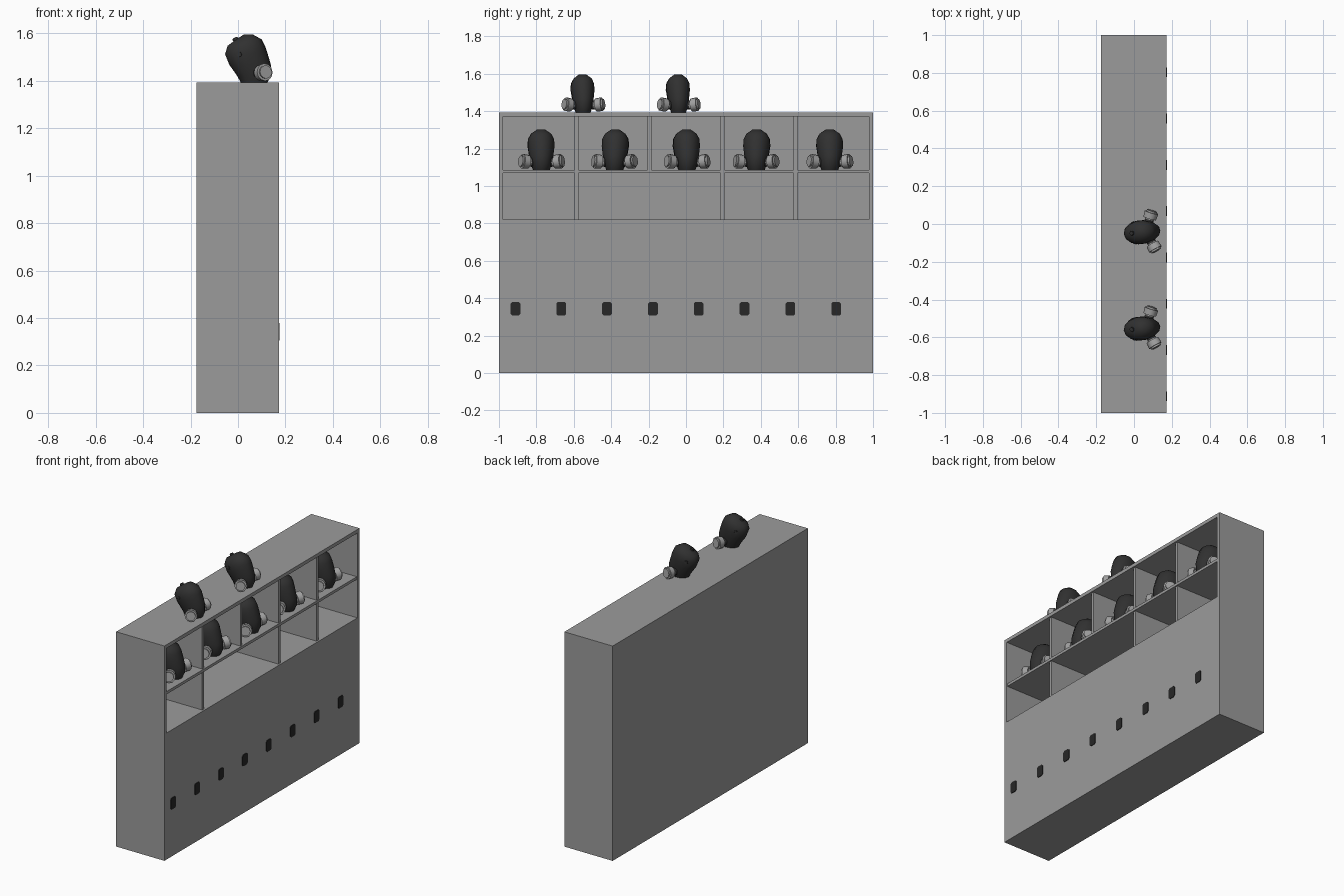
import bpy, bmesh, math
from mathutils import Matrix, Vector

if "Cube" in bpy.data.objects:
    bpy.data.objects.remove(bpy.data.objects["Cube"])


def material(name, v):
    m = bpy.data.materials.new(name)
    m.diffuse_color = (v, v, v, 1)
    m.use_nodes = True
    m.node_tree.nodes["Principled BSDF"].inputs["Base Color"].default_value = m.diffuse_color
    return m


GREY = material("cabinet grey", 0.33)
RUBBER = material("black rubber", 0.03)
METAL = material("filter grey", 0.36)
MARK = material("dark slot", 0.02)


def finish(name, bm, mat, smooth=None):
    bmesh.ops.recalc_face_normals(bm, faces=bm.faces)
    me = bpy.data.meshes.new(name)
    bm.to_mesh(me)
    bm.free()
    me.materials.append(mat)
    ob = bpy.data.objects.new(name, me)
    bpy.context.collection.objects.link(ob)
    if smooth:
        bpy.ops.object.select_all(action='DESELECT')
        ob.select_set(True)
        bpy.context.view_layer.objects.active = ob
        bpy.ops.object.shade_smooth_by_angle(angle=math.radians(smooth))
    return ob


def box(name, x0, x1, y0, y1, z0, z1, mat=GREY):
    bm = bmesh.new()
    bmesh.ops.create_cube(bm, size=1)
    for v in bm.verts:
        v.co = Vector((x1 if v.co.x > 0 else x0, y1 if v.co.y > 0 else y0,
                       z1 if v.co.z > 0 else z0))
    return finish(name, bm, mat)


def prism(name, profile, axis, a, b, mat):
    """Extrude a closed profile along x or y between a and b."""
    bm = bmesh.new()
    place = (lambda p, t: (t, p[0], p[1])) if axis == 'x' else (lambda p, t: (p[0], t, p[1]))
    lo = [bm.verts.new(place(p, a)) for p in profile]
    hi = [bm.verts.new(place(p, b)) for p in profile]
    n = len(profile)
    bm.faces.new(lo)
    bm.faces.new(hi)
    for i in range(n):
        bm.faces.new((lo[i], lo[(i + 1) % n], hi[(i + 1) % n], hi[i]))
    return finish(name, bm, mat)


# Cabinet: C-shaped section closed by two end panels
XB, XF, XI, H = -0.174, 0.172, -0.152, 1.393
section = [(XB, 0), (XF, 0), (XF, 0.82), (XI, 0.82), (XI, 1.37), (XF, 1.37), (XF, H), (XB, H)]
prism("cabinet_body", section, 'y', -0.978, 0.978, GREY)
for side, s in (("left", -1), ("right", 1)):
    y0, y1 = sorted((s * 0.978, s))
    box("end_panel_" + side, XB, XF, y0, y1, 0, H)

# Shelf and dividers
box("shelf", XI, 0.168, -0.978, 0.978, 1.068, 1.086)
for y in (-0.585, -0.195, 0.195, 0.585):
    box("upper_divider", XI, 0.160, y - 0.01, y + 0.01, 1.086, 1.37)
for y in (-0.585, 0.195, 0.585):
    box("lower_divider", XI, 0.160, y - 0.01, y + 0.01, 0.82, 1.068)

# Row of dark slots with clipped corners
for i in range(8):
    y, z, w, h, c = -0.912 + 0.245 * i, 0.343, 0.026, 0.037, 0.009
    octagon = [(y + sy * a, z + sz * b) for sy, sz, a, b in (
        (-1, -1, w - c, h), (1, -1, w - c, h), (1, -1, w, h - c), (1, 1, w, h - c),
        (1, 1, w - c, h), (-1, 1, w - c, h), (-1, 1, w, h - c), (-1, -1, w, h - c))]
    prism("slot_mark", octagon, 'x', XF - 0.002, XF + 0.004, MARK)

# Mask shell rings: height, back x, front x, half width
RINGS = [(0.0, 0.012, 0.125, 0.040), (0.03, -0.005, 0.140, 0.050),
         (0.075, -0.037, 0.139, 0.058), (0.12, -0.055, 0.126, 0.064),
         (0.155, -0.044, 0.114, 0.062), (0.182, -0.008, 0.100, 0.048),
         (0.203, 0.025, 0.062, 0.020)]


def mask_shell(xf):
    bm = bmesh.new()
    n, loops = 14, []
    for z, xa, xb, ry in RINGS:
        cx, rx = (xa + xb) / 2, (xb - xa) / 2
        loops.append([bm.verts.new((cx + rx * math.cos(t), ry * math.sin(t), z))
                      for t in (2 * math.pi * k / n for k in range(n))])
    for lo, hi in zip(loops, loops[1:]):
        for k in range(n):
            bm.faces.new((lo[k], lo[(k + 1) % n], hi[(k + 1) % n], hi[k]))
    bm.faces.new(loops[0])
    bm.faces.new(loops[-1])
    bm.transform(xf)
    finish("mask_shell", bm, RUBBER, 50)


def disc(name, xf, centre, axis, r1, r2, depth, mat):
    bm = bmesh.new()
    rot = Vector(axis).to_track_quat('Z', 'Y').to_matrix().to_4x4()
    bmesh.ops.create_cone(bm, cap_ends=True, segments=12, radius1=r1, radius2=r2, depth=depth)
    rim = [e for e in bm.edges if any(len(f.verts) > 4 for f in e.link_faces)]
    bmesh.ops.bevel(bm, geom=rim, offset=depth * 0.18, segments=2, affect='EDGES')
    bm.transform(xf @ Matrix.Translation(centre) @ rot)
    finish(name, bm, mat, 40)


def mask(x, y, z, scale, yaw, wide=1.0):
    """Breathing mask facing +x, with a filter on each cheek."""
    xf = (Matrix.Translation((x + 0.04, y, z)) @ Matrix.Rotation(math.radians(yaw), 4, 'Z')
          @ Matrix.Scale(scale, 4) @ Matrix.Translation((-0.04, 0, 0)))
    mask_shell(xf @ Matrix.Diagonal((1, wide, 1, 1)))
    for s in (-1, 1):
        axis = (0.42, s, 0.12)
        disc("filter_can", xf, (0.097, s * 0.083, 0.042), axis, 0.034, 0.038, 0.052, METAL)
        disc("filter_mount", xf, (0.085, s * 0.054, 0.040), axis, 0.024, 0.024, 0.03, RUBBER)
        disc("strap_button", xf, (0.0, s * 0.054 * wide, 0.12), (-0.3, s, 0),
             0.013, 0.011, 0.012, RUBBER)
    disc("strap_buckle", xf, (-0.012, 0, 0.184), (-0.5, 0, 1), 0.013, 0.011, 0.01, RUBBER)


# Two masks on top, five on the shelf
for y in (-0.553, -0.043):
    mask(0.0, y, H, 1.0, 6)
for y, yaw in ((-0.775, 3), (-0.378, -5), (0.002, 5), (0.378, -4), (0.768, 2)):
    mask(0.005, y, 1.086, 1.06, yaw, 1.08)
